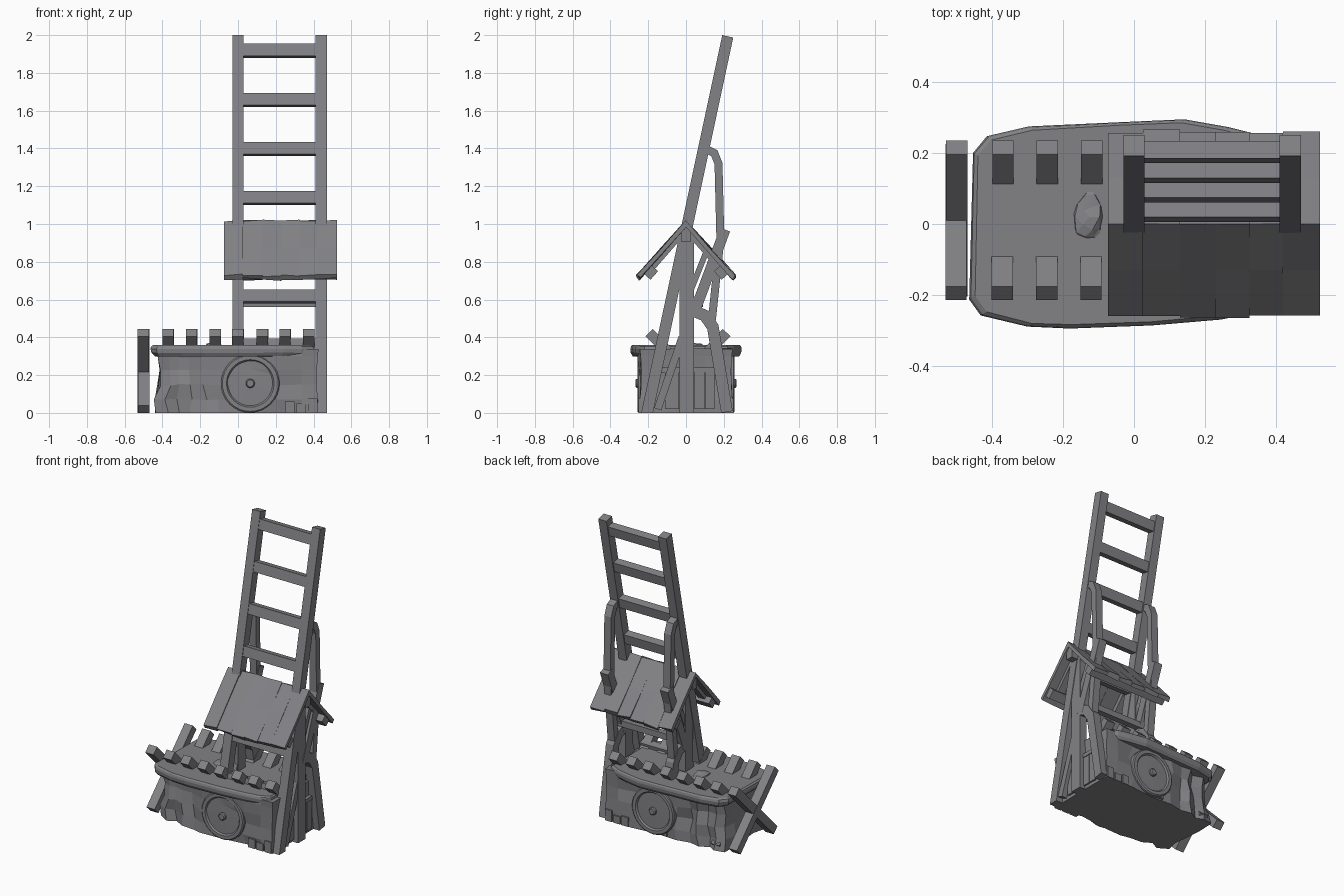
import bpy, bmesh, math, random
from mathutils import Vector, noise

if "Cube" in bpy.data.objects:
    bpy.data.objects.remove(bpy.data.objects["Cube"])

random.seed(4)
grey = bpy.data.materials.new("weathered_grey")
grey.diffuse_color = (.225, .225, .24, 1)
grey.use_nodes = True
grey.node_tree.nodes["Principled BSDF"].inputs["Base Color"].default_value = grey.diffuse_color


def finish(name, bm):
    bmesh.ops.recalc_face_normals(bm, faces=bm.faces)
    me = bpy.data.meshes.new(name)
    bm.to_mesh(me)
    bm.free()
    me.materials.append(grey)
    ob = bpy.data.objects.new(name, me)
    bpy.context.collection.objects.link(ob)
    return ob


def prism(name, pts, x0, x1):
    """Extrude a (y, z) outline from x0 to x1."""
    bm = bmesh.new()
    f = bm.faces.new([bm.verts.new((x0, y, z)) for y, z in pts])
    r = bmesh.ops.extrude_face_region(bm, geom=[f])
    bmesh.ops.translate(bm, vec=(x1 - x0, 0, 0),
                        verts=[v for v in r['geom'] if isinstance(v, bmesh.types.BMVert)])
    return finish(name, bm)


def strut(name, path, w, xc, wx):
    """Beam of width w following a bent (y, z) path, mitred at the bends."""
    p = [Vector(q) for q in path]
    left, right = [], []
    for i, q in enumerate(p):
        a = (q - p[i - 1]).normalized() if i else (p[1] - q).normalized()
        b = (p[i + 1] - q).normalized() if i < len(p) - 1 else a
        n = Vector((-(a + b).y, (a + b).x)).normalized()
        h = w / 2 / max(0.4, n.dot(Vector((-a.y, a.x))))
        left.append(q + n * h)
        right.append(q - n * h)
    return prism(name, [tuple(v) for v in left + right[::-1]], xc - wx / 2, xc + wx / 2)


def box(name, x, y, z):
    return prism(name, [(y[0], z[0]), (y[1], z[0]), (y[1], z[1]), (y[0], z[1])], *x)


# Side frames: ladder rail, post, back leg and braces
for tag, xc in (("left", 0.0), ("right", 0.44)):
    prism(f"ladder_rail_{tag}", [(-.237, 0), (-.175, 0), (.25, 1.987), (.192, 2)], xc - .03, xc + .03)
    box(f"post_{tag}", (xc - .026, xc + .026), (-.035, .042), (0, .96))
    strut(f"back_leg_{tag}", [(.03, .545), (.10, .515), (.142, .455), (.217, .005)], .062, xc, .056)
    strut(f"upper_prop_{tag}", [(.10, 1.40), (.15, 1.375), (.172, 1.32), (.182, .92), (.137, .49)],
          .042, xc, .05)
    strut(f"long_brace_{tag}", [(.04, .52), (.207, .97)], .056, xc, .058)
    strut(f"low_brace_{tag}", [(-.15, .02), (-.02, .40)], .04, xc, .044)
    strut(f"high_brace_{tag}", [(.03, .66), (.11, .86)], .03, xc, .04)

# Ladder rungs
for k in range(7):
    z = 1.917 - .26 * k
    y = -.205 + .2125 * z
    d = Vector((.2125, 1)).normalized() * .033
    strut(f"rung_{k}", [(y - d.x, z - d.y), (y + d.x, z + d.y)], .05, .22, .40)
box("rear_crossbar", (.0, .44), (.05, .09), (.56, .60))

# Roof boards on both slopes, each slightly twisted and uneven
for s, tag in ((-1, "front"), (1, "back")):
    edges = [-.073, .025, .13, .23, .325, .42, .524]
    for i in range(6):
        e = random.uniform(-.004, .006)
        ob = prism(f"roof_board_{tag}_{i}",
                   [(0, 1.018), (s * .13, .874), (s * (.26 + e), .73 - e),
                    (s * (.245 + e), .708 - e), (0, .988)], edges[i], edges[i + 1])
        for v in ob.data.vertices:
            if v.co.z not in (.988,):
                v.co.z += random.uniform(-.007, .007)
    strut(f"eave_beam_{tag}", [(s * .165, .765), (s * .205, .72)], .045, .225, .58)
    for xc in (0, .44):
        strut(f"rafter_{tag}", [(0, .97), (s * .20, .74)], .025, xc, .05)
strut("ridge_beam", [(0, .905), (0, .985)], .05, .225, .58)

# Crossed beams showing through the base top as pegs
for i, x in enumerate((-.50, -.37, -.245, -.12, 0, .13, .25, .375)):
    for s, tag in ((1, "a"), (-1, "b")):
        strut(f"cross_beam_{tag}_{i}", [(s * -.195 + .01, .02), (s * .205 + .01, .425)],
              .055, x + .001 * s, .06)


def slab(name, outline, levels, rough):
    """Stack of scaled (x, y) outlines, roughened and capped."""
    bm = bmesh.new()
    rings = []
    for z, sc in levels:
        ring = []
        for x, y in outline:
            n = noise.noise_vector(Vector((x * 9, y * 9, z * 8))) * rough
            if x > .3:
                n *= .2
            flat = z <= 0 or z >= .35
            ring.append(bm.verts.new((x * sc + n.x, y * sc + n.y, z + (0 if flat else n.z * .4))))
        rings.append(ring)
    for a, b in zip(rings, rings[1:]):
        for i in range(len(a)):
            k = (i + 1) % len(a)
            bm.faces.new((a[i], a[k], b[k], b[i]))
    bm.faces.new(rings[0])
    bm.faces.new(rings[-1])
    return finish(name, bm)


# Rough base block and its overhanging rim
half = [(-.42, -.10), (-.425, -.19), (-.37, -.215), (-.31, -.20), (-.25, -.235), (-.18, -.225),
        (-.10, -.24), (.06, -.242), (.22, -.244), (.34, -.246), (.425, -.244), (.425, -.10)]
body = half + [(x, -y) for x, y in half[::-1]]
slab("base_block", body, [(0, 1), (.07, 1), (.15, .98), (.23, .98), (.30, .99), (.34, 1)], .035)
rim = [(-.46, -.21), (-.43, -.255), (-.30, -.285), (-.18, -.292), (.05, -.285), (.24, -.268),
       (.34, -.25), (.40, -.22), (.40, .22), (.34, .255), (.26, .275), (.14, .296), (-.05, .285),
       (-.30, .272), (-.42, .25), (-.46, .20)]
slab("base_rim", rim, [(.30, .95), (.318, .99), (.338, 1), (.352, .99), (.36, .965)], .012)

# Low rock on the deck
bm = bmesh.new()
bmesh.ops.create_icosphere(bm, subdivisions=2, radius=1)
for v in bm.verts:
    v.co *= 1 + .35 * noise.noise(v.co * 1.7)
    v.co = Vector((-.125 + v.co.x * .045, .02 + v.co.y * .07, .352 + v.co.z * .025))
finish("deck_rock", bm)

# End panel planks and foot stones on the right end
for i, y in enumerate((-.11, .045, .10)):
    box(f"end_plank_{i}", (.42, .437), (y, y + .052 + .02 * (i == 0)), (.02, .215))
box("end_rail", (.42, .442), (-.13, .16), (.215, .24))
for s in (-1, 1):
    for x, h in ((.25, .06), (.31, .05), (.37, .075)):
        box("foot_stone", (x, x + .05), sorted((s * .2, s * .252)), (0, h))


# Wheels: lathed rim, disc and hub
def wheel(name, s):
    prof = [(.0, .268), (.018, .268), (.024, .262), (.024, .25), (.118, .248), (.126, .258),
            (.148, .258), (.155, .252), (.155, .215), (0, .215)]
    bm = bmesh.new()
    vs = [bm.verts.new((.065 + r, s * y, .156)) for r, y in prof]
    es = [bm.edges.new(p) for p in zip(vs, vs[1:])]
    bmesh.ops.spin(bm, geom=vs + es, cent=(.065, 0, .156), axis=(0, 1, 0),
                   angle=2 * math.pi, steps=32, use_duplicate=False)
    bmesh.ops.remove_doubles(bm, verts=bm.verts, dist=1e-4)
    ob = finish(name, bm)
    bpy.ops.object.select_all(action='DESELECT')
    ob.select_set(True)
    bpy.context.view_layer.objects.active = ob
    bpy.ops.object.shade_smooth_by_angle(angle=math.radians(30))


wheel("wheel_front", -1)
wheel("wheel_back", 1)
